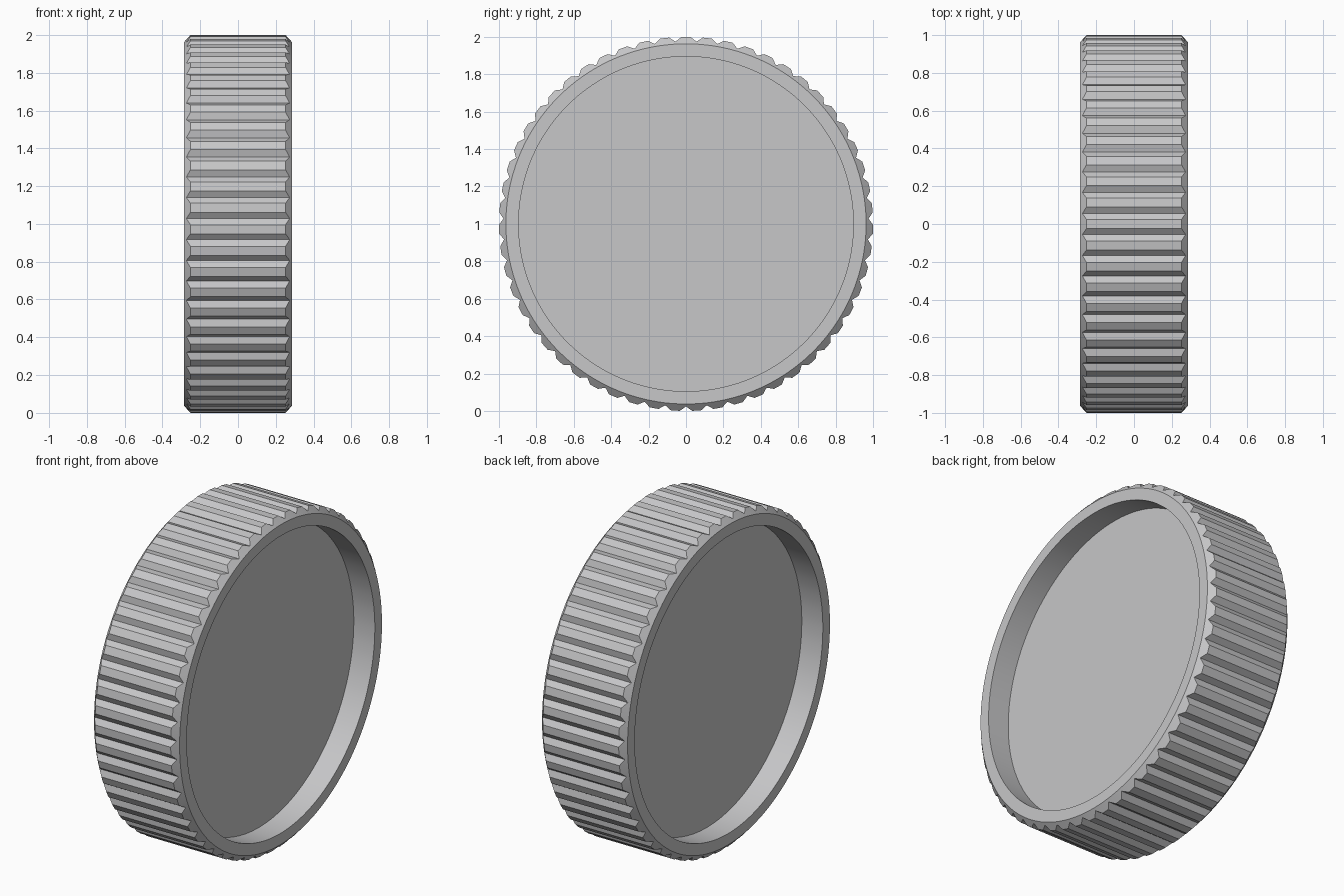
import bpy, bmesh, math

if "Cube" in bpy.data.objects:
    bpy.data.objects.remove(bpy.data.objects["Cube"])

TEETH = 55
HALF = 0.285        # half width of the wheel
RIM_R = 0.963       # outer radius of the flat rim
RECESS_R = 0.895    # radius of the dished recess
FLOOR_X = 0.145     # recess floor distance from the middle
GROOVE_R, TOP_R = 0.976, 1.0
pitch = 2 * math.pi / TEETH

# tooth outline: groove, then the two corners of the flat crest (a crest sits at the top)
outline = []
for k in range(TEETH):
    for off, r in ((-0.5, GROOVE_R), (-0.21, TOP_R), (0.21, TOP_R)):
        outline.append(((k + off) * pitch, r))

bm = bmesh.new()


def ring(x_of, r_of):
    return [bm.verts.new((x_of(r), r_of(r) * math.sin(a), 1 + r_of(r) * math.cos(a)))
            for a, r in outline]


def side(s):
    """Rings from the tooth ends (conical chamfer) in to the recess floor."""
    return [
        ring(lambda r: s * (HALF - (r - RIM_R) * 0.9), lambda r: r),
        ring(lambda r: s * HALF, lambda r: RIM_R),
        ring(lambda r: s * HALF, lambda r: RECESS_R),
        ring(lambda r: s * FLOOR_X, lambda r: RECESS_R),
    ]


# left floor -> left rim -> teeth -> right rim -> right floor
rings = side(-1)[::-1] + side(1)
n = len(outline)
for a, b in zip(rings, rings[1:]):
    for i in range(n):
        j = (i + 1) % n
        bm.faces.new((a[i], a[j], b[j], b[i]))
bm.faces.new(rings[0])
bm.faces.new(rings[-1])
bmesh.ops.recalc_face_normals(bm, faces=bm.faces)

mesh = bpy.data.meshes.new("ridged_wheel")
bm.to_mesh(mesh)
bm.free()
wheel = bpy.data.objects.new("ridged_wheel", mesh)
bpy.context.collection.objects.link(wheel)

grey = bpy.data.materials.new("light_grey")
grey.diffuse_color = (0.57, 0.57, 0.58, 1)
grey.use_nodes = True
grey.node_tree.nodes["Principled BSDF"].inputs["Base Color"].default_value = grey.diffuse_color
mesh.materials.append(grey)

# smooth recess walls, crisp teeth
bpy.context.view_layer.objects.active = wheel
wheel.select_set(True)
bpy.ops.object.shade_smooth_by_angle(angle=math.radians(15))
